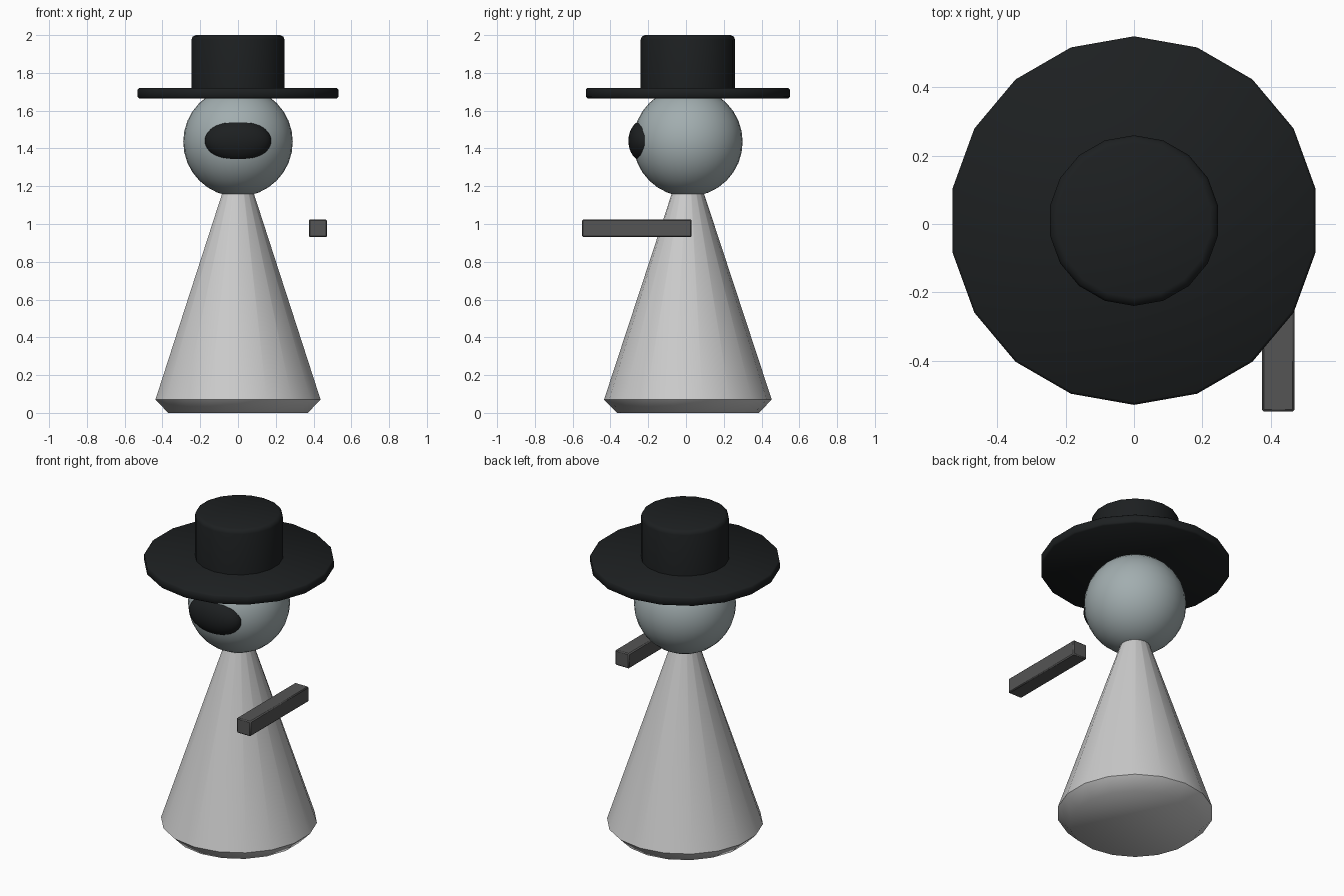
import bpy
import math

if "Cube" in bpy.data.objects:
    bpy.data.objects.remove(bpy.data.objects["Cube"])

CY = 0.01   # depth offset of the figure's axis
SIDES = 18


def material(name, rgb):
    m = bpy.data.materials.new(name)
    m.diffuse_color = (*rgb, 1)
    m.use_nodes = True
    m.node_tree.nodes["Principled BSDF"].inputs["Base Color"].default_value = m.diffuse_color
    return m


light = material("light_grey", (0.55, 0.55, 0.55))
skin = material("blue_grey", (0.36, 0.42, 0.43))
black = material("black", (0.012, 0.014, 0.015))
dark = material("dark_grey", (0.09, 0.09, 0.09))


def finish(name, mat, angle=40):
    ob = bpy.context.object
    ob.name = name
    ob.data.materials.append(mat)
    bpy.ops.object.transform_apply(location=False, rotation=True, scale=True)
    bpy.ops.object.shade_smooth_by_angle(angle=math.radians(angle))
    return ob


def turned(name, profile, mat, angle=40):
    """Closed solid from (radius, z) rings, with one corner facing the back."""
    verts, faces = [], []
    for r, z in profile:
        for i in range(SIDES):
            a = math.pi / 2 + math.tau * i / SIDES
            verts.append((r * math.cos(a), r * math.sin(a), z))
    for k in range(len(profile) - 1):
        for i in range(SIDES):
            j = (i + 1) % SIDES
            a, b = k * SIDES, (k + 1) * SIDES
            faces.append((a + i, a + j, b + j, b + i))
    faces.append(tuple(reversed(range(SIDES))))
    faces.append(tuple(range(len(verts) - SIDES, len(verts))))
    mesh = bpy.data.meshes.new(name)
    mesh.from_pydata(verts, [], faces)
    ob = bpy.data.objects.new(name, mesh)
    bpy.context.collection.objects.link(ob)
    ob.location.y = CY
    bpy.ops.object.select_all(action='DESELECT')
    bpy.context.view_layer.objects.active = ob
    ob.select_set(True)
    return finish(name, mat, angle)


def ball(name, loc, radii, mat):
    bpy.ops.mesh.primitive_uv_sphere_add(segments=32, ring_count=16, radius=1, location=loc)
    bpy.context.object.scale = radii
    return finish(name, mat, 60)


# Conical body with chamfered foot, its tip hidden in the head
turned("body", [(0.375, 0), (0.444, 0.07), (0.02, 1.36)], light, 60)

# Head and face opening
ball("head", (0, CY, 1.435), (0.29, 0.29, 0.29), skin)
ball("face_patch", (0, -0.22, 1.44), (0.176, 0.085, 0.112), black)

# Hat
turned("hat_brim", [(0.532, 1.665), (0.54, 1.673), (0.54, 1.712), (0.532, 1.72)], black, 50)
turned("hat_crown", [(0.25, 1.67), (0.25, 1.975), (0.244, 1.992), (0.227, 2.0)], black, 50)

# Stick floating at the figure's side
bpy.ops.mesh.primitive_cube_add(size=1, location=(0.423, -0.26, 0.977))
bpy.context.object.scale = (0.096, 0.58, 0.094)
stick = finish("stick", dark, 50)
bevel = stick.modifiers.new("bevel", 'BEVEL')
bevel.width = 0.006
bevel.segments = 1
